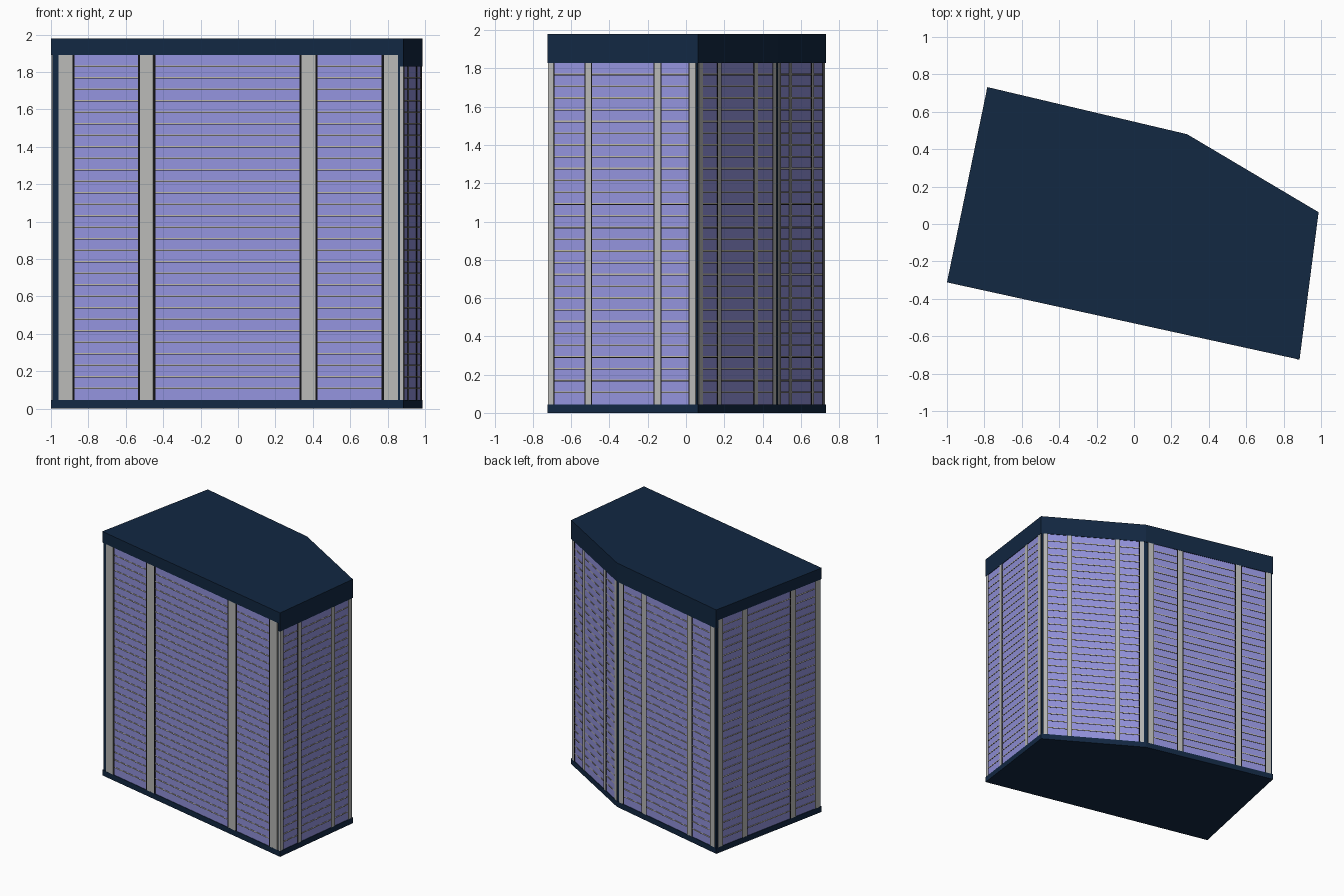
import bpy, bmesh
from mathutils import Vector

if "Cube" in bpy.data.objects:
    bpy.data.objects.remove(bpy.data.objects["Cube"])

# Footprint corners, counter-clockwise, starting at the front left
FOOT = [Vector(p) for p in ((-1, -.312), (.885, -.725), (.987, .063), (.284, .48), (-.784, .732))]
N = len(FOOT)
TOP, BASE, BAND, DEEP_BAND = 1.98, .045, 1.89, 1.828
FLOOR = .0615
INSET = .006
DEEP_SIDES = (1, 2, 3)                      # walls with the deeper top band
PILLARS = [(.021, .061), (.252, .290), (.711, .750), (.944, .984)]


def material(name, rgb):
    m = bpy.data.materials.new(name)
    m.diffuse_color = (*rgb, 1)
    m.use_nodes = True
    m.node_tree.nodes["Principled BSDF"].inputs["Base Color"].default_value = m.diffuse_color
    return m


NAVY = material("navy", (.006, .021, .055))
GLASS = material("glass", (.29, .29, .72))
STONE = material("stone", (.48, .48, .47))
BLACK = material("black", (.006, .006, .008))
CREAM = material("cream", (.50, .47, .38))


def finish(name, bm, mat):
    bmesh.ops.recalc_face_normals(bm, faces=bm.faces)
    me = bpy.data.meshes.new(name)
    bm.to_mesh(me)
    bm.free()
    me.materials.append(mat)
    ob = bpy.data.objects.new(name, me)
    bpy.context.collection.objects.link(ob)
    return ob


def wall_normal(i):
    d = (FOOT[(i + 1) % N] - FOOT[i]).normalized()
    return Vector((d.y, -d.x))


def extrude_ring(bm, pts, height):
    f = bm.faces.new([bm.verts.new(p) for p in pts])
    r = bmesh.ops.extrude_face_region(bm, geom=[f])
    top = [v for v in r["geom"] if isinstance(v, bmesh.types.BMVert)]
    bmesh.ops.translate(bm, verts=top, vec=(0, 0, height))


def slab(name, z0, z1, mat, inset=0):
    pts = []
    for i, p in enumerate(FOOT):
        a, b = wall_normal(i - 1 if i else N - 1), wall_normal(i)
        q = p - (a + b) * (inset / (1 + a.dot(b)))
        pts.append((q.x, q.y, z0))
    bm = bmesh.new()
    extrude_ring(bm, pts, z1 - z0)
    return finish(name, bm, mat)


def wall_box(bm, i, u0, u1, z0, z1, out):
    """Box on wall i between length fractions u0..u1, face set 'out' from the outline."""
    a, b, n = FOOT[i], FOOT[(i + 1) % N], wall_normal(i)
    p, q = a.lerp(b, u0), a.lerp(b, u1)
    ring = [p + n * out, q + n * out, q - n * .02, p - n * .02]
    extrude_ring(bm, [(v.x, v.y, z0) for v in ring], z1 - z0)


# Solid parts: base, navy core and roof
slab("base", 0, BASE, NAVY)
slab("core", BASE, BAND, NAVY, INSET)
slab("roof", BAND, TOP, NAVY)

fascia = bmesh.new()
for i in DEEP_SIDES:
    wall_box(fascia, i, 0, 1, DEEP_BAND, BAND, 0)
finish("deep_fascia", fascia, NAVY)

# Facades: glass bays, black jambs, stone pillars, floor slats with dark joints
for i, label in enumerate(("front", "right", "back_right", "back", "left")):
    glass, jamb, stone, slat, joint = (bmesh.new() for _ in range(5))
    top = DEEP_BAND if i in DEEP_SIDES else BAND
    floors = round((top - BASE) / FLOOR)
    shift = -.018 if i == 1 else 0
    pillars = [(max(a + shift * (k == 0), .004), b + shift * (k == 0))
               for k, (a, b) in enumerate(PILLARS)]
    for a, b in pillars:
        wall_box(stone, i, a, b, BASE, top, -.0005)
    j = .006
    for (_, a), (b, _) in zip(pillars, pillars[1:]):
        wall_box(glass, i, a + j, b - j, BASE, top, -.004)
        for u in (a, b - j):
            wall_box(jamb, i, u, u + j, BASE, top, -.0015)
        for k in range(1, floors):
            z = BASE + k * FLOOR
            wall_box(slat, i, a + j, b - j, z, z + .006, -.002)
            wall_box(joint, i, a + j, b - j, z - .003, z, -.003)
    finish(label + "_glass", glass, GLASS)
    finish(label + "_jambs", jamb, BLACK)
    finish(label + "_pillars", stone, STONE)
    finish(label + "_floor_slats", slat, CREAM)
    finish(label + "_floor_joints", joint, BLACK)
